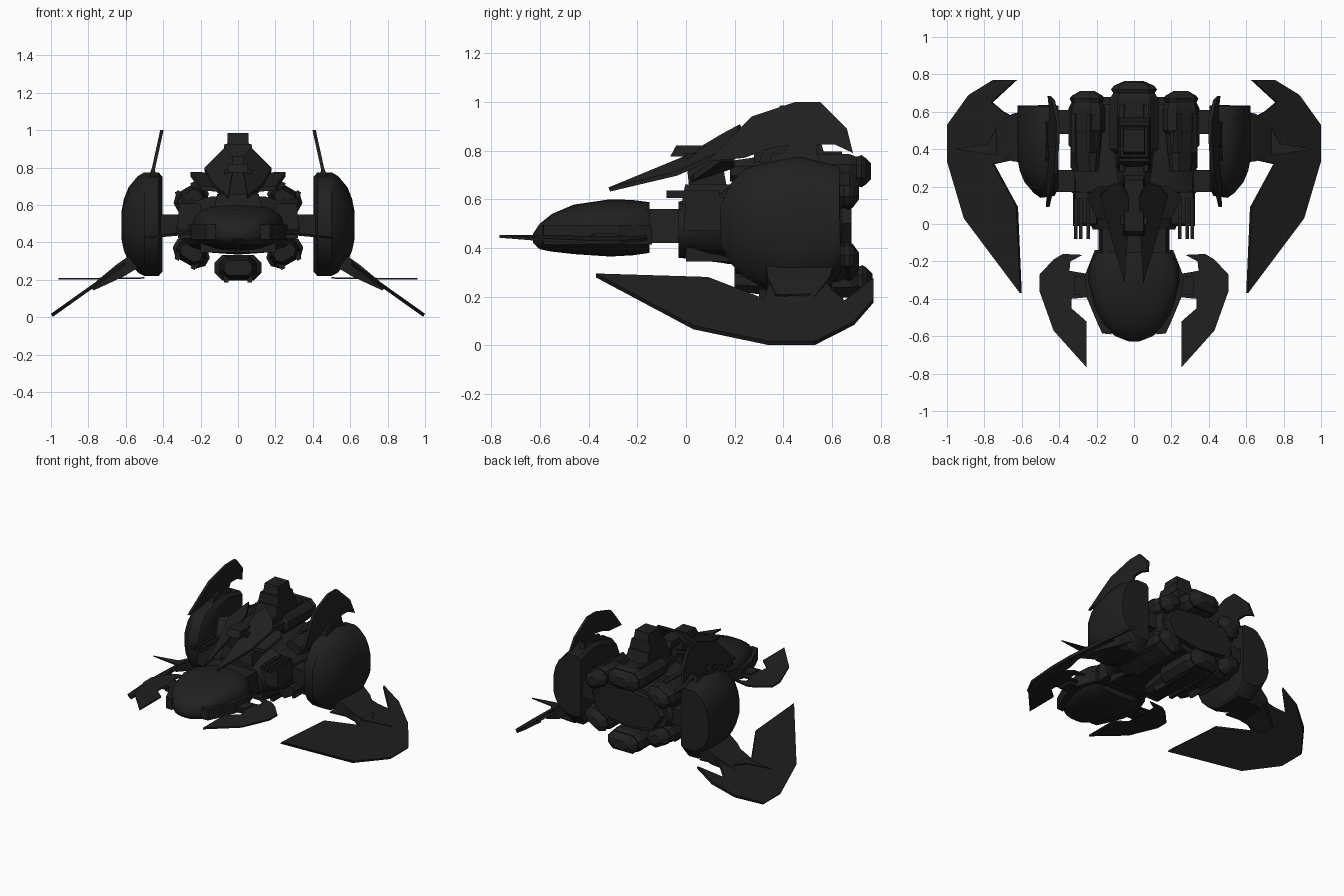
import bpy, bmesh, math
from mathutils import Vector, Matrix

if "Cube" in bpy.data.objects:
    bpy.data.objects.remove(bpy.data.objects["Cube"])

mat = bpy.data.materials.new("charcoal_black")
mat.diffuse_color = (0.0145, 0.0145, 0.0145, 1)
mat.use_nodes = True
mat.node_tree.nodes["Principled BSDF"].inputs["Base Color"].default_value = mat.diffuse_color


def finish(name, bm, mirror=False, smooth=False):
    bmesh.ops.recalc_face_normals(bm, faces=bm.faces[:])
    me = bpy.data.meshes.new(name)
    bm.to_mesh(me)
    bm.free()
    me.materials.append(mat)
    ob = bpy.data.objects.new(name, me)
    bpy.context.collection.objects.link(ob)
    if mirror:
        ob.modifiers.new("mirror", 'MIRROR')
    if smooth:
        bpy.ops.object.select_all(action='DESELECT')
        bpy.context.view_layer.objects.active = ob
        ob.select_set(True)
        bpy.ops.object.shade_smooth_by_angle(angle=math.radians(35))
    return ob


def loft(name, rings, mirror=False, smooth=False):
    bm = bmesh.new()
    rows = [[bm.verts.new(p) for p in r] for r in rings]
    n = len(rows[0])
    for a, b in zip(rows, rows[1:]):
        for i in range(n):
            bm.faces.new((a[i], a[(i + 1) % n], b[(i + 1) % n], b[i]))
    bm.faces.new(rows[0])
    bm.faces.new(rows[-1])
    return finish(name, bm, mirror, smooth)


def plate(name, outline, place, offset, mirror=True):
    """Flat blade: 2D outline placed in space, thickened by +-offset."""
    o = Vector(offset)
    pts = [Vector(place(*p)) for p in outline]
    return loft(name, [[p - o for p in pts], [p + o for p in pts]], mirror)


def box(name, lo, hi, mirror=False, top=(1, 1), shift=0):
    """Box from corner to corner; top face may be scaled and shifted in y."""
    c = (Vector(lo) + Vector(hi)) / 2
    h = (Vector(hi) - Vector(lo)) / 2
    rings = []
    for s, sx, sy, d in ((-1, 1, 1, 0), (1, top[0], top[1], shift)):
        rings.append([c + Vector((a * h.x * sx, b * h.y * sy + d, s * h.z))
                      for a, b in ((-1, -1), (1, -1), (1, 1), (-1, 1))])
    return loft(name, rings, mirror)


def oval(y, hw, lo, hi, n=24, p=0.75):
    c, h = (lo + hi) / 2, (hi - lo) / 2
    f = lambda t: math.copysign(abs(t) ** p, t)
    return [(hw * f(math.cos(2 * math.pi * i / n)), y,
             c + h * f(math.sin(2 * math.pi * i / n))) for i in range(n)]


# head, neck and hull
loft("head_shell", [oval(*s) for s in (
    (-.627, .03, .42, .46), (-.60, .10, .395, .50), (-.55, .155, .385, .54),
    (-.46, .205, .375, .578), (-.31, .245, .365, .6), (-.22, .24, .37, .597),
    (-.15, .20, .38, .588))], smooth=True)
plate("cheek_guard", [(.12, -.59), (.17, -.585), (.2, -.52), (.25, -.4), (.265, -.28),
                      (.21, -.14), (.12, -.14)], lambda x, y: (x, y, .455), (0, 0, .04))
box("neck", (-.19, -.17, .42), (.19, 0, .56), top=(.9, 1))
loft("hull", [oval(*s, n=16, p=.85) for s in (
    (-.03, .22, .36, .59), (.14, .29, .34, .63), (.17, .335, .335, .655),
    (.6, .335, .335, .655), (.64, .30, .34, .65))], smooth=True)
loft("rear_plate", [oval(y, w, .37, .63, n=8) for y, w in ((.62, .29), (.68, .27))])
box("chin_block", (-.2, .0, .345), (.2, .2, .4))

# mandibles on the head
plate("mandible", [(.255, -.765), (.43, -.57), (.505, -.36), (.505, -.27), (.43, -.19),
                   (.38, -.16), (.275, -.165), (.34, -.2), (.345, -.25), (.23, -.27),
                   (.23, -.39), (.335, -.4), (.335, -.45), (.255, -.52)],
      lambda x, y: (x, y, .448 - .12 * max(0, x - .3)), (0, 0, .006))
box("mandible_joint", (.2, -.38, .42), (.32, -.28, .46), True)

# round side pods, lofted outwards from the hull side
rim = [(.14, .42), (.14, .57), (.18, .66), (.24, .725), (.35, .755), (.46, .775), (.63, .735),
       (.635, .3), (.57, .22), (.35, .22), (.24, .28), (.18, .34)]
loft("side_pod", [[(x, .63 + (y - .63) * sy, .49 + (z - .49) * sz) for y, z in rim]
                  for x, sy, sz in ((.405, .9, .92), (.425, .98, 1), (.50, 1, 1), (.535, .95, .93),
                                    (.585, .83, .72), (.61, .71, .5), (.624, .57, .25))],
     True, True)
for y0, y1 in ((.48, .61), (.17, .29)):
    box("pod_strut", (.28, y0, .44), (.43, y1, .55), True)

# large lower claws with arms and flat spikes
slope = lambda x, y: (x, y, .007 + .71 * (1 - x))
plate("lower_claw", [(.63, .77), (.75, .77), (.88, .69), (.995, .53), (.995, .335), (.905, .03),
                     (.605, -.37), (.625, .09), (.75, .32), (.66, .34), (.66, .58),
                     (.70, .6), (.76, .65)], slope, (.005, 0, .008))
loft("claw_arm", [[(x + s * .6 * t, y, z + s * t) for y, s in
                   ((y0, -1), (y1, -1), (y1, 1), (y0, 1))]
                  for x, z, t, y0, y1 in ((.47, .345, .05, .32, .62), (.53, .315, .035, .325, .61),
                                          (.63, .25, .032, .335, .59), (.78, .155, .012, .39, .5))], True)
plate("claw_spike", [(.5, .34), (.7, .36), (.96, .40), (.78, .43), (.72, .54), (.5, .56)],
      lambda x, y: (x, y, .21 - .012 * (x - .5)), (0, 0, .004))

# upper hooked fins
plate("upper_fin", [(.09, .755), (.2, .87), (.27, .94), (.45, 1), (.55, 1), (.66, .89), (.685, .79),
                    (.61, .825), (.54, .825), (.53, .74), (.37, .74), (.42, .82), (.35, .81),
                    (.24, .77)],
      lambda y, z: (.462 - (z - .75) * .22, y, z), (.009, 0, 0))
box("fin_root", (.43, .33, .72), (.48, .56, .79), True, top=(.4, .8))


# six engines around the hull
def engine(name, cx, cz, ang, hw, hh, y0, y1, mirror):
    R = Matrix.Rotation(math.radians(ang), 3, 'Y')
    c = Vector((cx, 0, cz))

    def ring(y, s, t):
        w, h = hw * s, hh * t
        k = min(w, h) * .6
        q = ((w, h - k), (w - k, h), (k - w, h), (-w, h - k),
             (-w, k - h), (k - w, -h), (w - k, -h), (w, k - h))
        return [c + R @ Vector((a, y, b)) for a, b in q]
    loft(name, [ring(*s) for s in ((y0, .6, .6), (y0 + .12, .75, .85), (y0 + .2, .8, .9),
                                   (y0 + .22, 1, 1), (y1 - .09, 1, 1), (y1 - .06, .85, .85),
                                   (y1 - .04, .95, .95), (y1 - .025, .85, .8), (y1, .4, .45))], mirror)
    for s in (-.5, .5):  # raised ribs on the outward side
        a = [c + R @ Vector((hw * s + dx, 0, hh + dz))
             for dx, dz in ((-.018, -.04), (.018, -.04), (.012, .01), (-.012, .01))]
        loft(name + "_rib", [[p + Vector((0, y, 0)) for p in a] for y in (y0 + .1, y1 - .12)], mirror)


engine("top_engine", 0, .715, 0, .13, .07, .18, .76, False)
engine("bottom_engine", 0, .265, 180, .125, .068, .2, .765, False)
engine("upper_side_engine", .25, .635, 30, .095, .062, .28, .71, True)
engine("lower_side_engine", .25, .345, 150, .1, .062, .2, .71, True)

# command tower
box("tower_base", (-.09, .3, .75), (.09, .58, .86), top=(.9, .75))
box("tower_body", (-.085, .35, .855), (.085, .53, .925), top=(.85, .9))
box("tower_cap", (-.058, .37, .92), (.058, .52, .985), top=(.95, .8))

# hood blades, bridge and front column
plate("hood_blade", [(.05, -.315, .64), (.13, -.04, .705), (.18, .15, .79), (.14, .2, .83),
                     (.07, .225, .9), (.03, .15, .86), (.03, .0, .77)],
      lambda x, y, z: (x, y, z), (0, -.004, .008))
plate("hood_wing", [(.06, .02, .68), (.2, .03, .69), (.255, .14, .765), (.2, .2, .765), (.06, .2, .74)],
      lambda x, y, z: (x, y, z), (0, 0, .012))
box("bridge", (-.055, -.065, .775), (.055, .26, .82), top=(.9, .85))
box("bridge_column", (-.08, .02, .58), (.08, .18, .79), shift=-.03, top=(.9, .9))
box("column_foot", (-.13, -.02, .57), (.13, .2, .66), top=(.85, .85))

# gun clusters
box("gun_mount", (.19, -.01, .47), (.325, .18, .61), True, top=(.85, .9))
for x in (.245, .285, .312):
    box("gun_barrel", (x - .009, -.08, .605), (x + .009, .14, .635), True)
